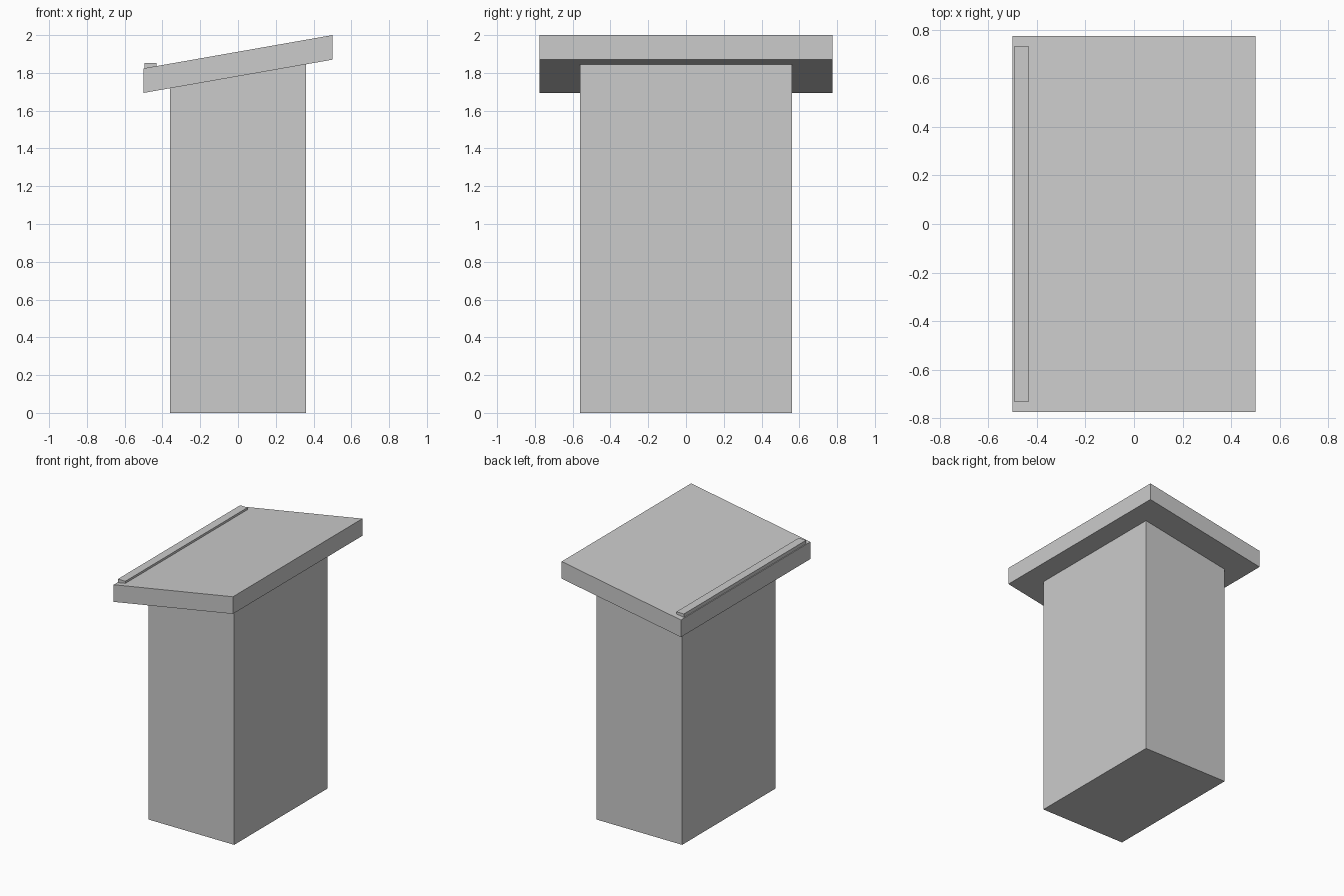
import bpy, bmesh

if "Cube" in bpy.data.objects:
    bpy.data.objects.remove(bpy.data.objects["Cube"])


def prism(name, profile, half_depth):
    """Extrude an x-z profile symmetrically along y."""
    bm = bmesh.new()
    face = bm.faces.new([bm.verts.new((x, -half_depth, z)) for x, z in profile])
    ext = bmesh.ops.extrude_face_region(bm, geom=[face])
    verts = [v for v in ext["geom"] if isinstance(v, bmesh.types.BMVert)]
    bmesh.ops.translate(bm, verts=verts, vec=(0, 2 * half_depth, 0))
    bmesh.ops.recalc_face_normals(bm, faces=bm.faces)
    mesh = bpy.data.meshes.new(name)
    bm.to_mesh(mesh)
    bm.free()
    obj = bpy.data.objects.new(name, mesh)
    bpy.context.collection.objects.link(obj)
    return obj


def underside(x):
    """Height of the sloping desk underside at x."""
    return 1.782 + 0.176 * x


THICK = 0.13

# Pedestal, cut at the top to meet the sloping desk
prism("pedestal", [(-0.36, 0), (0.36, 0),
                   (0.36, underside(0.36)), (-0.36, underside(-0.36))], 0.56)

# Sloping desk top with upright ends
prism("desk_top", [(-0.5, underside(-0.5)), (0.5, underside(0.5)),
                   (0.5, underside(0.5) + THICK), (-0.5, underside(-0.5) + THICK)], 0.775)

# Level ledge strip along the low edge that stops papers sliding
prism("paper_ledge", [(-0.495, 1.822), (-0.432, 1.822),
                      (-0.432, 1.852), (-0.495, 1.852)], 0.732)
